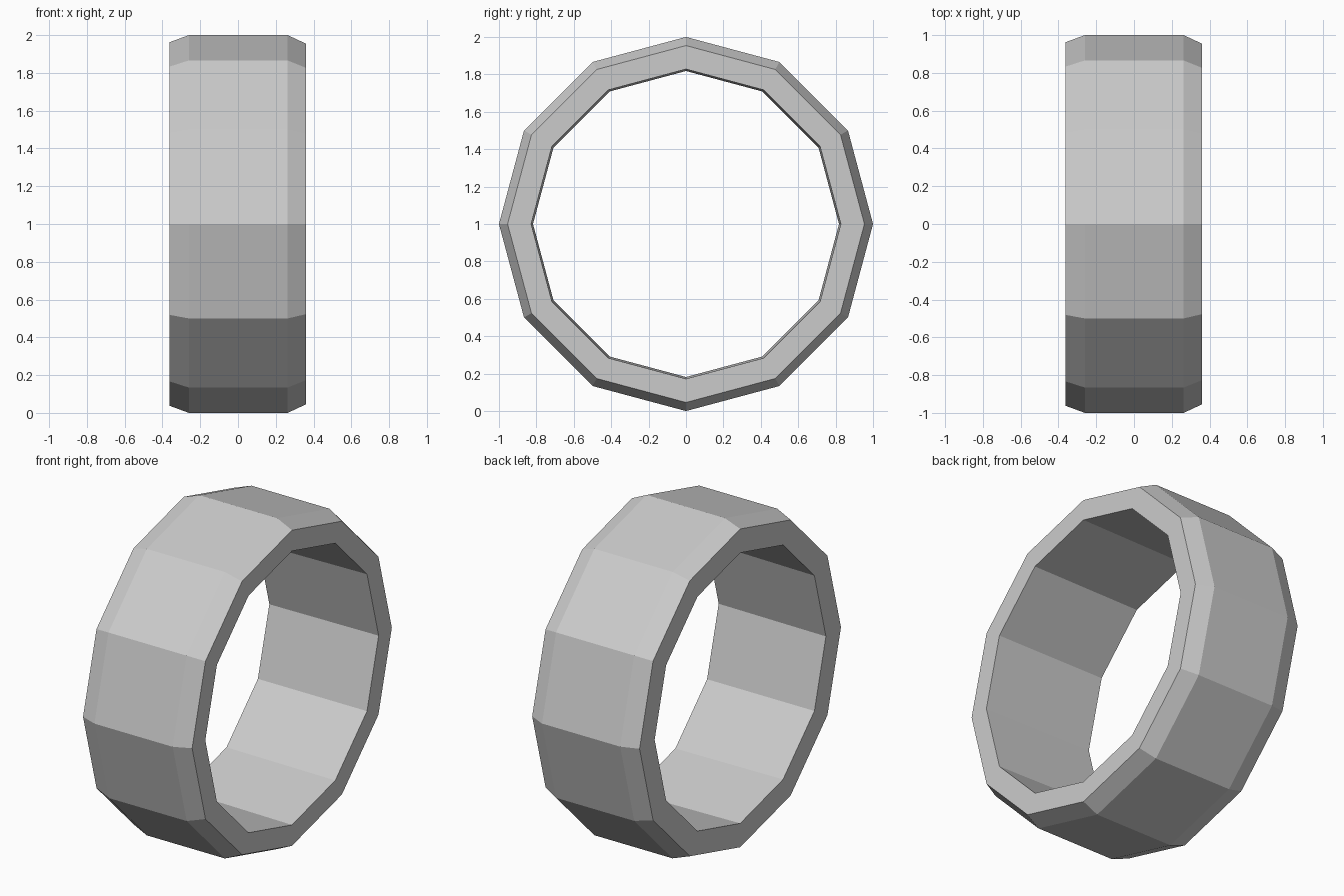
import bpy, bmesh
from math import sin, cos, pi

if "Cube" in bpy.data.objects:
    bpy.data.objects.remove(bpy.data.objects["Cube"])

SIDES = 12
# Closed cross-section of the band: (x, radius)
PROFILE = [(-0.363, 0.962), (-0.26, 1.0), (0.263, 1.0), (0.361, 0.954),
           (0.361, 0.828), (-0.363, 0.818)]

# Revolve the cross-section around the x axis, one corner pointing up
bm = bmesh.new()
rings = []
for i in range(SIDES):
    a = 2 * pi * i / SIDES
    rings.append([bm.verts.new((x, r * sin(a), 1 + r * cos(a))) for x, r in PROFILE])
n = len(PROFILE)
for i in range(SIDES):
    p, q = rings[i], rings[(i + 1) % SIDES]
    for j in range(n):
        k = (j + 1) % n
        bm.faces.new((p[j], p[k], q[k], q[j]))
bmesh.ops.recalc_face_normals(bm, faces=bm.faces)

# Faceted ring band
mesh = bpy.data.meshes.new("ring_band")
bm.to_mesh(mesh)
bm.free()
bpy.context.collection.objects.link(bpy.data.objects.new("ring_band", mesh))
